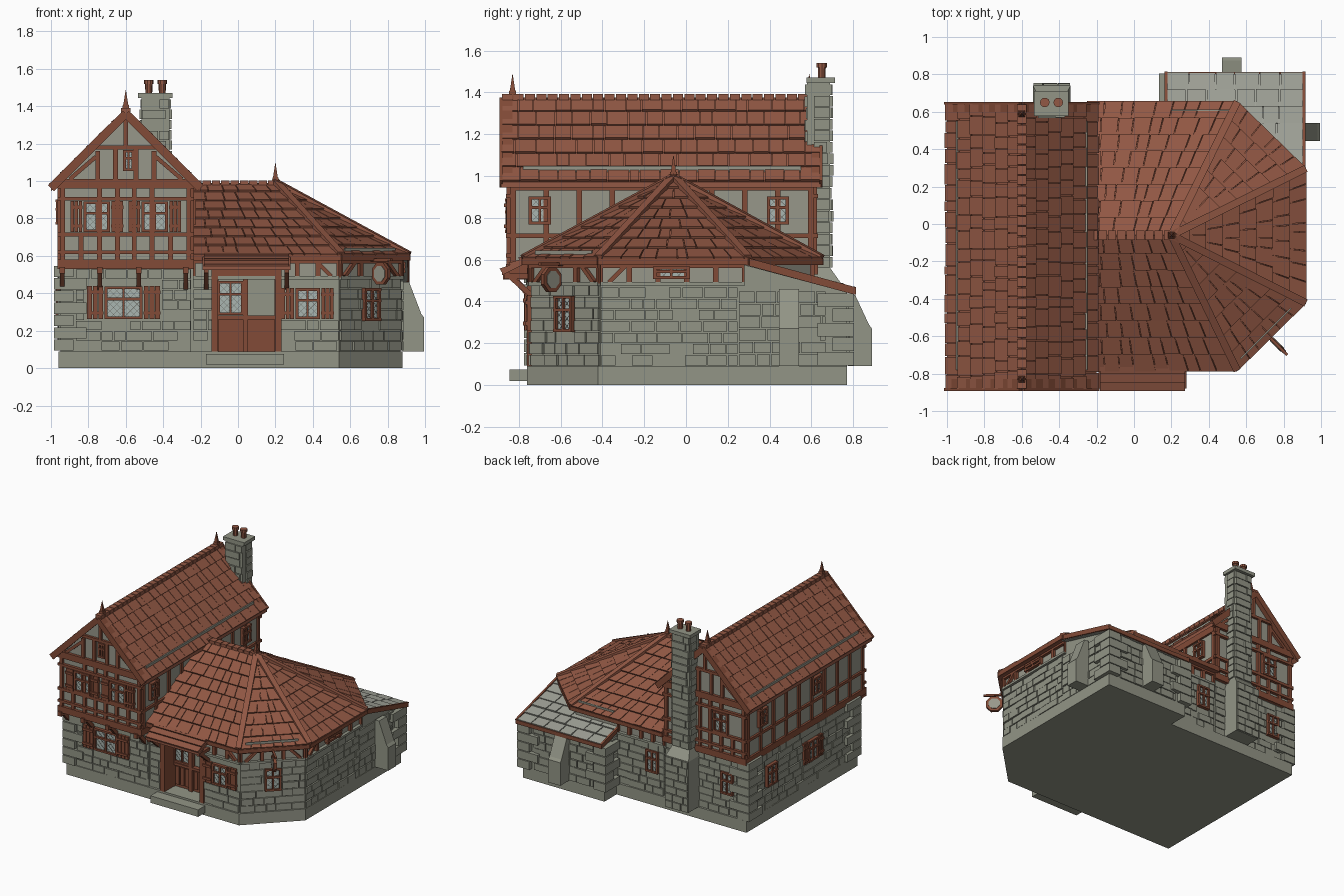
import bpy, bmesh, math, random
from mathutils import Vector as V, Matrix

if "Cube" in bpy.data.objects:
    bpy.data.objects.remove(bpy.data.objects["Cube"])
random.seed(4)
COL = {"terracotta tile": (0.29, 0.098, 0.058), "timber": (0.225, 0.07, 0.038), "stone": (0.29, 0.3, 0.24),
       "plaster": (0.31, 0.31, 0.255), "slate": (0.36, 0.37, 0.32), "glass": (0.4, 0.47, 0.44), "lead": (0.16, 0.16, 0.14)}
MATS = {}
for k, c in COL.items():
    MATS[k] = bpy.data.materials.new(k)
    MATS[k].diffuse_color = (*c, 1)
PARTS = {}

def part(name, mat):
    return PARTS.setdefault((name, mat), bmesh.new())

def loft(bm, A, B):
    """Solid between two matching rings of points."""
    a = [bm.verts.new(p) for p in A]
    b = [bm.verts.new(p) for p in B]
    n = len(a)
    bm.faces.new(a[::-1]); bm.faces.new(b)
    for i in range(n):
        bm.faces.new((a[i], a[(i+1) % n], b[(i+1) % n], b[i]))

def box(bm, x0, x1, y0, y1, z0, z1):
    r = [(x0, y0), (x1, y0), (x1, y1), (x0, y1)]
    loft(bm, [(x, y, z0) for x, y in r], [(x, y, z1) for x, y in r])

def slab(bm, pts, z0, z1):
    loft(bm, [(x, y, z0) for x, y in pts], [(x, y, z1) for x, y in pts])

def wall(x, y, deg):
    """Wall frame: u along the wall, z up, d outward."""
    a = math.radians(deg)
    return lambda u, z, d: V((x + u*math.cos(a) + d*math.sin(a), y + u*math.sin(a) - d*math.cos(a), z))

def panel(bm, P, u0, u1, z0, z1, d, d0=-0.01):
    r = [(u0, z0), (u1, z0), (u1, z1), (u0, z1)]
    loft(bm, [P(u, z, d0) for u, z in r], [P(u, z, d) for u, z in r])

def beam(bm, P, u0, z0, u1, z1, w=0.025, d=0.018):
    l = math.hypot(u1-u0, z1-z0)
    a, b = -(z1-z0)/l*w/2, (u1-u0)/l*w/2
    r = [(u0+a, z0+b), (u0-a, z0-b), (u1-a, z1-b), (u1+a, z1+b)]
    loft(bm, [P(u, z, -0.01) for u, z in r], [P(u, z, d) for u, z in r])

def bar(bm, p, q, w, h):
    p, q = V(p), V(q)
    s = (q-p).cross(V((0, 0, 1))).normalized()*w/2
    t = s.cross(q-p).normalized()*h/2
    loft(bm, [p+s+t, p-s+t, p-s-t, p+s-t], [q+s+t, q-s+t, q-s-t, q+s-t])

def cone(bm, x, y, z0, z1, r0, r1, n):
    bmesh.ops.create_cone(bm, cap_ends=True, segments=n, radius1=r0, radius2=r1, depth=z1-z0,
                          matrix=Matrix.Translation((x, y, (z0+z1)/2)) @ Matrix.Rotation(math.pi/n, 4, 'Z'))

def stones(name, P, u0, u1, z0, z1, holes=(), h=0.056):
    bm, n = part(name, "stone"), max(1, round((z1-z0)/h))
    for i in range(n):
        a, b, u = z0+(z1-z0)*i/n, z0+(z1-z0)*(i+1)/n, u0
        while u < u1-0.012:
            e = min(u1, u+random.uniform(0.06, 0.15))
            hit = [k for k in holes if k[0] < e and k[1] > u and k[2] < b-0.01 and k[3] > a+0.01]
            nxt = e
            if hit:
                e, nxt = min(k[0] for k in hit), max(k[1] for k in hit)
            if e-u > 0.02:
                panel(bm, P, u+0.003, e-0.003, a+0.003, b-0.003, random.uniform(0.006, 0.015))
            u = nxt

def quoins(name, x, y, sx, sy, z0, z1):
    n = round((z1-z0)/0.065)
    for i in range(n):
        a, b = (0.15, 0.08) if i % 2 else (0.08, 0.15)
        xs, ys = sorted((x+sx*0.025, x-sx*a)), sorted((y+sy*0.025, y-sy*b))
        box(part(name, "stone"), *xs, *ys, z0+(z1-z0)*i/n+0.003, z0+(z1-z0)*(i+1)/n-0.003)

def tiles(bm, a, b, c, d, n, w=0.085):
    """Courses of tiles: eave a-b, top d-c."""
    a, b, c, d = map(V, (a, b, c, d))
    nm = (b-a).cross((c+d)/2-a).normalized()
    for i in range(n):
        t0, t1 = i/n, (i+1)/n
        L0, R0, L1, R1 = a.lerp(d, t0), b.lerp(c, t0), a.lerp(d, t1), b.lerp(c, t1)
        m = max(1, round((R0-L0).length/w))
        cuts = [0]+[(j+random.uniform(-.25, .25))/m for j in range(1, m)]+[1]
        for s, e in zip(cuts, cuts[1:]):
            g, lift = min(0.03, 0.025/m), random.uniform(0.012, 0.018)
            s, e = s+g, e-g
            q = [L0.lerp(R0, s), L0.lerp(R0, e), L1.lerp(R1, e), L1.lerp(R1, s)]
            loft(bm, [p-nm*0.005 for p in q], [q[0]+nm*lift, q[1]+nm*lift, q[2]+nm*0.005, q[3]+nm*0.005])

def window(P, u, z0, z1, w, shut=0):
    g, t, l = part("window_glass", "glass"), part("window_frames", "timber"), part("window_lattice", "lead")
    a, b = u-w/2, u+w/2
    panel(g, P, a, b, z0, z1, 0.010)
    c = a+z0+0.02
    while c < b+z1:                                  # diamond lattice
        p, q = max(a, c-z1), min(b, c-z0)
        if q-p > 0.004:
            beam(l, P, p, c-p, q, c-q, 0.002, 0.012)
            beam(l, P, a+b-p, c-p, a+b-q, c-q, 0.002, 0.012)
        c += 0.036
    for x, ww in ((a, 0.016), (u, 0.012), (b, 0.016)):
        beam(t, P, x, z0, x, z1, ww, 0.024)
    for z in (z0, z0+(z1-z0)*0.62, z1):
        beam(t, P, a-0.008, z, b+0.008, z, 0.014, 0.026)
    for s in (-1, 1) if shut else ():
        m, sh = u+s*(w/2+0.014+shut/2), part("shutters", "timber")
        for k in (-1, 0, 1):
            panel(sh, P, m+k*shut/3-shut/6+0.002, m+k*shut/3+shut/6-0.002, z0-0.008, z1+0.008, 0.022)
        for z in (z0+0.025, z1-0.025):
            panel(sh, P, m-shut/2, m+shut/2, z-0.009, z+0.009, 0.03)

ST, TB, RT = "stone", "timber", "terracotta tile"
# plinth and doorstep
slab(part("plinth", ST), [(-.96, -.76), (.54, -.76), (.88, -.42), (.88, .77), (.17, .77), (.17, .62), (-.96, .62)], 0, 0.09)
box(part("doorstep", ST), -.17, .245, -.845, -.74, 0.02, 0.075)
# hall walls with a door recess, header and string course
slab(part("hall_walls", ST), [(-.26, -.74), (-.13, -.74), (-.13, -.6), (.22, -.6), (.22, -.74), (.54, -.74), (.87, -.41),
     (.87, .28), (.54, .6), (-.26, .6)], 0.09, 0.48)
slab(part("hall_frieze", "plaster"), [(-.26, -.735), (.54, -.735), (.865, -.41), (.865, .28), (.54, .595), (-.26, .595)], 0.48, 0.585)
HS, HE, HN = wall(0, -.74, 0), wall(.87, 0, 90), wall(0, .6, 180)
HC = wall(.705, -.575, 45)
stones("hall_stones", HS, -.24, .54, .09, .48, [(-.14, .23, 0, 1), (.22, .535, .25, .44)])
stones("hall_stones", HC, -.233, .233, .09, .48, [(-.065, .065, .24, .43)])
stones("hall_stones", HE, -.41, .25, .09, .47)
stones("hall_stones", HN, -.17, .24, .09, .48, [(.08, .19, .24, .43)])
fr = part("frieze_timbers", TB)
for P, a, b, n in ((HS, -.24, .54, 7), (HC, -.233, .233, 3), (HE, -.41, .28, 5), (HN, -.17, .24, 4)):
    panel(part("string_course", ST), P, a, b, .475, .492, .02)
    panel(fr, P, a, b, .56, .59, .018)
    for i in range(n+1):
        u = a+(b-a)*i/n
        panel(fr, P, max(a, u-.013), min(b, u+.013), .485, .59, .016)
for P, u, s in ((HC, -.2, 1), (HC, .2, -1), (HE, -.37, 1), (HS, .5, -1)):
    beam(fr, P, u, .49, u+s*.08, .57, .02)
window(HS, .372, .27, .42, .115, .07)
window(HC, 0, .26, .42, .105)
window(HE, -.07, .515, .56, .16)
window(HN, .135, .26, .42, .09)
# double door in the recess
D, dr = wall(0, -.62, 0), part("door", TB)
panel(dr, D, -.13, .22, .09, .27, .01, -.03)
for u in (-.118, .04, .208):
    panel(dr, D, u-.014, u+.014, .09, .52, .03)
for u in (-.08, -.04, 0, .08, .125, .17):
    panel(dr, D, u-.015, u+.015, .11, .25, .018)
for z in (.27, .485):
    panel(dr, D, -.13, .22, z-.01, z+.01, .028)
window(D, -.04, .29, .46, .13)
for u in (-.125, .215):
    panel(part("door_posts", TB), HS, u-.018, u+.018, .09, .56, .022, -.1)
panel(part("door_posts", TB), HS, -.14, .23, .49, .54, .02, -.1)
# door canopy
cp = part("door_canopy", RT)
loft(cp, [(-.19, -.88, .525), (-.19, -.73, .6), (-.19, -.73, .625), (-.19, -.88, .545)],
     [(.28, -.88, .525), (.28, -.73, .6), (.28, -.73, .625), (.28, -.88, .545)])
tiles(cp, (-.195, -.885, .545), (.285, -.885, .545), (.285, -.75, .62), (-.195, -.75, .62), 3, .48)
for x in (-.17, .26):
    bar(part("canopy_brackets", TB), (x, -.74, .43), (x, -.86, .535), .025, .025)
    bar(part("canopy_brackets", TB), (x, -.74, .52), (x, -.87, .521), .025, .025)
# hall roof
E = [(-.25, -.78), (.55, -.78), (.915, -.42), (.915, .295), (.55, .65), (-.25, .65)]
bm, A, R = part("hall_roof", RT), (.2, -.06, .985), (-.25, -.06, .985)
slab(bm, E, .575, .602)
lo = [bm.verts.new((x, y, .6)) for x, y in E]
va, vr = bm.verts.new(A), bm.verts.new(R)
for f in [(lo[0], lo[1], va, vr), (lo[4], lo[5], vr, va), (lo[5], lo[0], vr)]+[(lo[i], lo[i+1], va) for i in (1, 2, 3)]:
    bm.faces.new(f)
E3 = [(x, y, .6) for x, y in E]
ht = part("hall_roof_tiles", RT)
tiles(ht, E3[0], E3[1], A, R, 8)
tiles(ht, E3[4], E3[5], R, A, 8)
for i in (1, 2, 3):
    tiles(ht, E3[i], E3[i+1], A, A, 8)
for p in E3[1:5]:
    bar(part("hip_caps", RT), (p[0], p[1], .612), (A[0], A[1], 1.0), .04, .022)
for i in range(9):
    bar(part("ridge_caps", RT), (-.24+i*.05, -.06, .99), (-.195+i*.05, -.06, .99), .05, .026)
for p, q in zip(E3, E3[1:]):
    bar(part("eave_boards", TB), (p[0], p[1], .59), (q[0], q[1], .59), .015, .03)
# tower ground floor
slab(part("tower_base", ST), [(-.95, -.75), (-.25, -.75), (-.25, .6), (-.95, .6)], .09, .55)
TS, TN, TW = wall(0, -.75, 0), wall(0, .6, 180), wall(-.95, 0, 270)
stones("tower_stones", TS, -.87, -.25, .09, .53, [(-.82, -.41, .25, .45)])
stones("tower_stones", TN, .25, .87, .09, .53, [(.73, .84, .24, .43)])
stones("tower_stones", TW, -.52, .67, .09, .53, [(-.39, -.23, .25, .44), (.08, .32, .25, .44)])
for y, s in ((-.75, -1), (.6, 1)):
    quoins("tower_quoins", -.96, y, -1, s, .09, .55)
window(TS, -.612, .27, .43, .185, .09)
window(TN, .785, .26, .42, .09)
window(TW, -.31, .27, .42, .11)
window(TW, .2, .27, .42, .11, .05)
# tower upper storey
prof = [(-.95, .53), (-.25, .53), (-.25, .98), (-.6, 1.34), (-.95, .98)]
loft(part("tower_upper_walls", "plaster"), [(x, -.84, z) for x, z in prof], [(x, .61, z) for x, z in prof])
tt = part("tower_timbers", TB)
US, UN, UE, UW = wall(0, -.84, 0), wall(-1.2, .61, 180), wall(-.25, 0, 90), wall(-.95, 0, 270)
for P in (US, UN):                                   # gable ends, mirrored u about -0.6
    for z, h in ((.555, .05), (.62, .02), (.715, .022), (.905, .02), (.985, .05)):
        panel(tt, P, -.965, -.235, z-h/2, z+h/2, .022)
    for s in (-1, 1):
        for o, z0, z1 in ((.337, .53, 1), (.24, .58, .72), (.14, .58, 1), (.045, .58, 1), (.15, 1, 1.16), (.055, 1, 1.18)):
            panel(tt, P, -.6+s*o-.013, -.6+s*o+.013, z0, z1, .018)
        beam(tt, P, -.6+s*.3, 1.01, -.6+s*.16, 1.13, .022)
        beam(tt, P, -.6+s*.385, .975, -.6, 1.362, .035, .04)
    beam(tt, P, -.76, 1.18, -.44, 1.18, .022)
    beam(tt, P, -.6, 1.18, -.6, 1.36, .022)
for x in (-.755, -.445):
    window(US, x, .735, .885, .125, .065)
window(US, -.585, 1.06, 1.16, .045)
window(UN, -.46-.0, .735, .885, .11)
for P, a, b in ((UE, -.84, .61), (UW, -.61, .84)):
    for z, h in ((.555, .05), (.715, .022), (.955, .05)):
        panel(tt, P, a, b, z-h/2, z+h/2, .016)
    for i in range(10):
        u = a+.013+(b-a-.026)*i/9
        panel(tt, P, u-.013, u+.013, .55, .97, .014)
for P, us in ((UE, (-.7, .44)), (UW, (-.42, .25))):
    for u in us:
        window(P, u, .775, .895, .09)
for x in (-.94, -.74, -.53, -.28):                   # jetty brackets
    bar(part("jetty_brackets", TB), (x, -.75, .43), (x, -.84, .53), .025, .028)
    box(part("jetty_brackets", TB), x-.015, x+.015, -.875, -.75, .505, .54)
# tower roof
ch = [(-1, .945), (-.6, 1.345), (-.2, .945), (-.2, .972), (-.6, 1.372), (-1, .972)]
for i, j in ((0, 1), (1, 2)):
    r = [ch[i], ch[j], ch[5-j], ch[5-i]]
    loft(part("tower_roof", RT), [(x, -.885, z) for x, z in r], [(x, .645, z) for x, z in r])
tl = part("tower_roof_tiles", RT)
tiles(tl, (-.2, -.885, .972), (-.2, .645, .972), (-.6, .645, 1.372), (-.6, -.885, 1.372), 6)
tiles(tl, (-1, .645, .972), (-1, -.885, .972), (-.6, -.885, 1.372), (-.6, .645, 1.372), 6)
for i in range(28):
    y = -.88+i*.0545
    bar(part("ridge_caps", RT), (-.6, y, 1.378), (-.6, y+.048, 1.378), .05, .028)
for y in (-.885, .645):
    for x in (-1, -.2):
        bar(part("bargeboards", TB), (x, y, .962), (-.6, y, 1.36), .014, .045)
for x, y, z in ((-.6, -.83, 1.38), (-.6, .59, 1.38), (.2, -.06, .99)):
    cone(part("finials", TB), x, y, z-.02, z+.03, .03, .022, 4)
    cone(part("finials", TB), x, y, z+.03, z+.108, .018, .001, 4)
# wall tops showing through the roofs
ws = part("wall_top_strips", "plaster")
for x in (-.945, -.255):
    box(ws, x-.007, x+.007, -.78, .55, .99, 1.048)
box(ws, .2, .53, .603, .613, .6, .645)
bar(ws, (.57, -.72, .625), (.84, -.45, .625), .008, .035)
# chimney
cm = part("chimney", ST)
box(cm, -.515, -.365, .58, .69, .5, 1.45)
box(cm, -.54, -.34, .58, .74, .09, .49)
loft(cm, [(-.54, .58, .49), (-.34, .58, .49), (-.34, .74, .49), (-.54, .74, .49)],
     [(-.515, .58, .56), (-.365, .58, .56), (-.365, .69, .56), (-.515, .69, .56)])
box(cm, -.535, -.35, .577, .712, 1.445, 1.472)
stones("chimney_stones", wall(0, .74, 180), .34, .54, .09, .49)
stones("chimney_stones", wall(0, .69, 180), .365, .515, .56, 1.44)
stones("chimney_stones", wall(-.365, 0, 90), .61, .69, .56, 1.44)
stones("chimney_stones", wall(-.515, 0, 270), -.69, -.61, .56, 1.44)
stones("chimney_stones", wall(0, .58, 0), -.515, -.365, 1.16, 1.44)
for x in (-.477, -.405):
    cone(part("chimney_pots", RT), x, .65, 1.46, 1.525, .018, .02, 10)
    cone(part("chimney_pots", RT), x, .65, 1.52, 1.54, .026, .026, 10)
# rear lean-to
lp = [(.28, .09), (.77, .09), (.77, .445), (.28, .575)]
loft(part("lean_to_walls", ST), [(.18, y, z) for y, z in lp], [(.87, y, z) for y, z in lp])
stones("lean_to_stones", wall(0, .77, 180), -.78, -.26, .09, .44)
stones("lean_to_stones", HE, .25, .67, .09, .45)
stones("lean_to_stones", wall(.18, 0, 270), -.68, -.6, .09, .45)
quoins("lean_to_quoins", .88, .78, 1, 1, .09, .44)
quoins("lean_to_quoins", .16, .78, -1, 1, .09, .44)
rp = [(.27, .575), (.8, .435), (.8, .455), (.27, .597)]
loft(part("lean_to_roof", "slate"), [(.17, y, z) for y, z in rp], [(.905, y, z) for y, z in rp])
tiles(part("lean_to_slates", "slate"), (.905, .805, .453), (.17, .805, .453), (.17, .27, .597), (.905, .27, .597), 6, .12)
for x in (.172, .908):
    bar(part("lean_to_verges", TB), (x, .27, .597), (x, .81, .45), .016, .036)
bar(part("lean_to_verges", TB), (.165, .808, .447), (.915, .808, .447), .012, .03)
# buttresses
bt, pr = part("buttresses", ST), [(0, .09), (.115, .09), (.115, .27), (.1, .29), (.035, .46), (0, .46)]
loft(bt, [(.88+d, .445, z) for d, z in pr], [(.88+d, .54, z) for d, z in pr])
loft(bt, [(.47, .775+d, z-(z > .4)*.03) for d, z in pr], [(.575, .775+d, z-(z > .4)*.03) for d, z in pr])
# hanging sign on a diagonal bracket, away from the chamfered wall
bar(part("sign_bracket", TB), (.7, -.58, .578), (.82, -.7, .579), .015, .015)
for n, m, r, h in (("sign_board", TB, .064, .011), ("sign_face", "plaster", .044, .014)):
    ring = [(math.cos(a)*r, math.sin(a)*r) for a in [math.pi/8+k*math.pi/4 for k in range(8)]]
    loft(part(n, m), [(.765+(c-h)*.707, -.645-(c+h)*.707, .505+s) for c, s in ring],
         [(.765+(c+h)*.707, -.645-(c-h)*.707, .505+s) for c, s in ring])
# turn the collected parts into objects
for (name, mat), bm in PARTS.items():
    bmesh.ops.recalc_face_normals(bm, faces=bm.faces)
    me = bpy.data.meshes.new(name)
    bm.to_mesh(me); bm.free()
    me.materials.append(MATS[mat])
    bpy.context.collection.objects.link(bpy.data.objects.new(name, me))

for m in bpy.data.materials:
    if m.users and not m.is_grease_pencil:
        m.use_nodes = True
        m.node_tree.nodes["Principled BSDF"].inputs["Base Color"].default_value = m.diffuse_color
